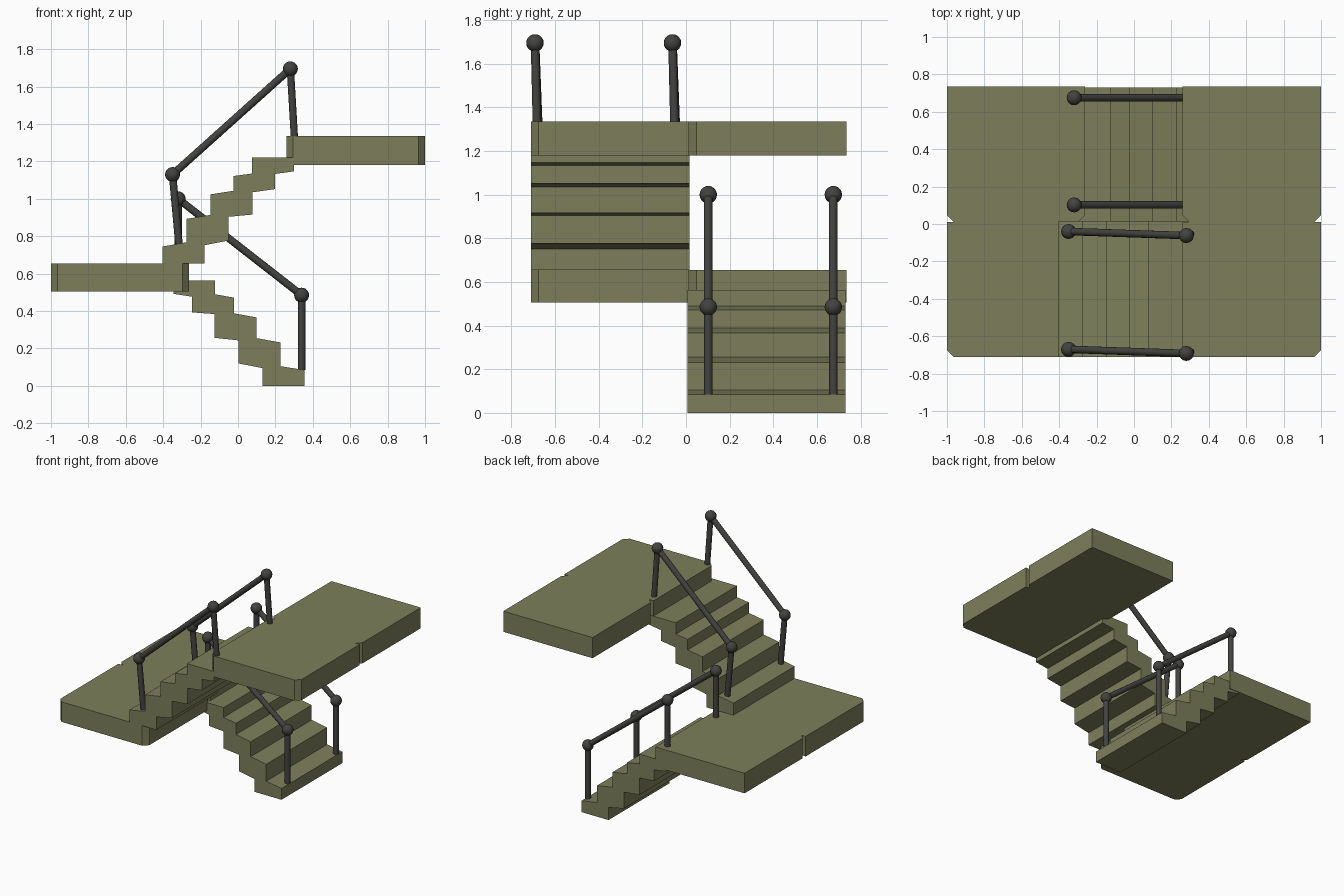
import bpy, bmesh, math
from mathutils import Vector

if "Cube" in bpy.data.objects:
    bpy.data.objects.remove(bpy.data.objects["Cube"])


def material(name, rgb):
    m = bpy.data.materials.new(name)
    m.diffuse_color = (*rgb, 1)
    m.use_nodes = True
    m.node_tree.nodes["Principled BSDF"].inputs["Base Color"].default_value = m.diffuse_color
    return m


OLIVE = material("olive_stone", (0.205, 0.212, 0.105))
DARK = material("dark_metal", (0.055, 0.055, 0.052))


def finish(bm, name, mat):
    bmesh.ops.recalc_face_normals(bm, faces=bm.faces)
    mesh = bpy.data.meshes.new(name)
    bm.to_mesh(mesh)
    bm.free()
    mesh.materials.append(mat)
    ob = bpy.data.objects.new(name, mesh)
    bpy.context.collection.objects.link(ob)
    return ob


def prism(name, points, offset):
    """Extrude a closed outline of 3D points along an offset."""
    bm = bmesh.new()
    face = bm.faces.new([bm.verts.new(p) for p in points])
    new = bmesh.ops.extrude_face_region(bm, geom=[face])["geom"]
    bmesh.ops.translate(bm, vec=offset,
                        verts=[v for v in new if isinstance(v, bmesh.types.BMVert)])
    return finish(bm, name, OLIVE)


def slab(name, x0, x1, y0, y1, z0, z1, c=0.035):
    """Landing slab with its two front corners cut off."""
    outline = [(x0 + c, y0), (x1 - c, y0), (x1, y0 + c), (x1, y1), (x0, y1), (x0, y0 + c)]
    prism(name, [(x, y, z0) for x, y in outline], (0, 0, z1 - z0))


def flight(name, profile, y0, y1):
    prism(name, [(x, y0, z) for x, z in profile], (0, y1 - y0, 0))


def rod(bm, a, b, r=0.02):
    a, b = Vector(a), Vector(b)
    d = b - a
    new = bmesh.ops.create_cone(bm, cap_ends=True, segments=12, radius1=r, radius2=r, depth=d.length)
    rot = Vector((0, 0, 1)).rotation_difference(d).to_matrix()
    for v in new["verts"]:
        v.co = rot @ v.co + (a + b) / 2


def railing(name, foot_a, ball_a, ball_b, foot_b):
    """Two posts, a sloping handrail and a ball at each joint."""
    bm = bmesh.new()
    rod(bm, foot_a, ball_a)
    rod(bm, ball_a, ball_b)
    rod(bm, ball_b, foot_b)
    for p in (ball_a, ball_b):
        new = bmesh.ops.create_uvsphere(bm, u_segments=16, v_segments=10, radius=0.04)
        bmesh.ops.translate(bm, verts=new["verts"], vec=p)
    ob = finish(bm, name, DARK)
    bpy.context.view_layer.objects.active = ob
    ob.select_set(True)
    bpy.ops.object.shade_smooth_by_angle(angle=math.radians(40))
    ob.select_set(False)


# Landings
for side, y0, y1 in (("front", -0.71, 0.012), ("back", 0.012, 0.735)):
    slab(f"lower_landing_{side}", -1.0, -0.262, y0, y1, 0.505, 0.655)
    slab(f"upper_landing_{side}", 0.26, 1.0, y0, y1, 1.18, 1.335)

# Lower flight, climbing to the left
flight("lower_stairs", [
    (0.355, 0), (0.355, 0.085), (0.228, 0.105), (0.228, 0.232), (0.10, 0.255), (0.10, 0.366),
    (-0.022, 0.388), (-0.022, 0.472), (-0.124, 0.49), (-0.124, 0.563), (-0.345, 0.563),
    (-0.345, 0.492), (-0.247, 0.477), (-0.247, 0.393), (-0.125, 0.384), (-0.125, 0.257),
    (0.003, 0.243), (0.003, 0.12), (0.131, 0.095), (0.131, 0)], 0.008, 0.73)

# Upper flight, climbing to the right
flight("upper_stairs", [
    (-0.403, 0.655), (-0.403, 0.745), (-0.275, 0.768), (-0.275, 0.893), (-0.147, 0.914),
    (-0.147, 1.024), (-0.024, 1.043), (-0.024, 1.122), (0.074, 1.135), (0.074, 1.22),
    (0.30, 1.22), (0.30, 1.147), (0.197, 1.133), (0.197, 1.052), (0.077, 1.035),
    (0.077, 0.916), (-0.051, 0.904), (-0.051, 0.777), (-0.179, 0.752), (-0.179, 0.655)],
    -0.71, 0.015)

# Railings
for side, y in (("front", 0.102), ("back", 0.675)):
    railing(f"lower_railing_{side}", (0.34, y, 0.085), (0.34, y, 0.485),
            (-0.32, y, 1.0), (-0.32, y, 0.64))
for side, y in (("front", -0.68), ("back", -0.05)):
    railing(f"upper_railing_{side}", (-0.315, y + 0.01, 0.75), (-0.35, y + 0.01, 1.13),
            (0.28, y - 0.012, 1.695), (0.302, y - 0.003, 1.32))
